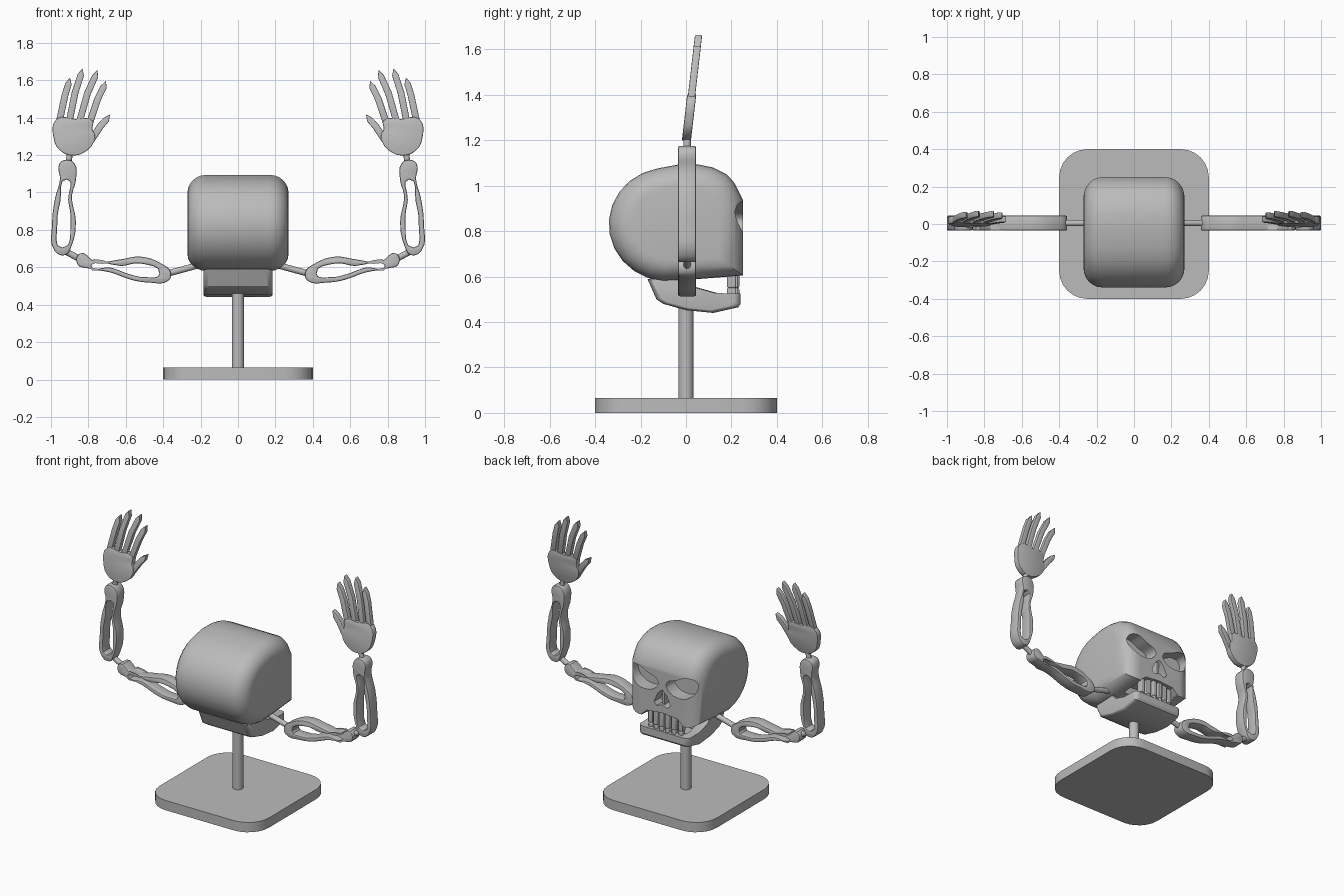
import bpy, bmesh, math
from mathutils import Matrix

cube = bpy.data.objects.get("Cube")
if cube:
    bpy.data.objects.remove(cube)

GREY = (0.5, 0.5, 0.5, 1)
mat = bpy.data.materials.new("bone_grey")
mat.use_nodes = True
mat.diffuse_color = GREY
mat.node_tree.nodes["Principled BSDF"].inputs["Base Color"].default_value = GREY


def activate(ob):
    bpy.ops.object.select_all(action='DESELECT')
    ob.select_set(True)
    bpy.context.view_layer.objects.active = ob


def finish(ob, mirror=False):
    ob.data.materials.clear()
    ob.data.materials.append(mat)
    activate(ob)
    bpy.ops.object.shade_smooth_by_angle(angle=math.radians(32))
    if mirror:
        ob.modifiers.new("mirror", 'MIRROR')
    return ob


def from_bmesh(name, bm):
    bmesh.ops.recalc_face_normals(bm, faces=bm.faces)
    me = bpy.data.meshes.new(name)
    bm.to_mesh(me)
    bm.free()
    ob = bpy.data.objects.new(name, me)
    bpy.context.collection.objects.link(ob)
    return ob


def plate(name, loops, y, half, bevel=0.0, smooth=True):
    """Thick plate drawn in x and z; later loops are holes."""
    cu = bpy.data.curves.new(name, 'CURVE')
    cu.dimensions, cu.fill_mode, cu.resolution_u = '2D', 'BOTH', 4
    cu.extrude, cu.bevel_depth, cu.offset = half - bevel, bevel, -bevel
    cu.bevel_resolution = 1
    for pts in loops:
        if smooth:
            sp = cu.splines.new('BEZIER')
            sp.bezier_points.add(len(pts) - 1)
            for bp, (x, z) in zip(sp.bezier_points, pts):
                bp.co = (x, z, 0)
                bp.handle_left_type = bp.handle_right_type = 'AUTO'
        else:
            sp = cu.splines.new('POLY')
            sp.points.add(len(pts) - 1)
            for p, (x, z) in zip(sp.points, pts):
                p.co = (x, z, 0, 1)
        sp.use_cyclic_u = True
    ob = bpy.data.objects.new(name, cu)
    bpy.context.collection.objects.link(ob)
    activate(ob)
    bpy.ops.object.convert(target='MESH')
    ob = bpy.context.object
    ob.data.transform(Matrix.Translation((0, y, 0)) @ Matrix.Rotation(math.pi / 2, 4, 'X'))
    bm = bmesh.new()
    bm.from_mesh(ob.data)
    bmesh.ops.remove_doubles(bm, verts=bm.verts, dist=1e-5)
    bmesh.ops.recalc_face_normals(bm, faces=bm.faces)
    bm.to_mesh(ob.data)
    bm.free()
    return ob


def box(name, x, y, z):
    bm = bmesh.new()
    bmesh.ops.create_cube(bm, size=1)
    for v in bm.verts:
        v.co = [lo + (c + 0.5) * (hi - lo) for c, (lo, hi) in zip(v.co, (x, y, z))]
    return from_bmesh(name, bm)


def rod(name, a, b, y, r, mirror=True):
    dx, dz = b[0] - a[0], b[1] - a[1]
    bm = bmesh.new()
    bmesh.ops.create_cone(bm, cap_ends=True, segments=16, radius1=r, radius2=r,
                          depth=math.hypot(dx, dz))
    bm.transform(Matrix.Translation(((a[0] + b[0]) / 2, y, (a[1] + b[1]) / 2))
                 @ Matrix.Rotation(math.atan2(dx, dz), 4, 'Y'))
    return finish(from_bmesh(name, bm), mirror)


def cut(ob, cutter):
    cutter.hide_render = True
    activate(ob)
    m = ob.modifiers.new("cut", 'BOOLEAN')
    m.operation, m.solver, m.object = 'DIFFERENCE', 'EXACT', cutter
    bpy.ops.object.modifier_apply(modifier=m.name)
    bpy.data.objects.remove(cutter)


def loft(name, profile, centre, flat, radius, reach):
    """Side profile swept across x with rounded sides."""
    side = [(flat + radius * math.sin(t), 1 - radius * (1 - math.cos(t)) / reach)
            for t in (i * math.pi / 12 for i in range(7))]
    bm = bmesh.new()
    rings = []
    for x, s in [(-x, s) for x, s in reversed(side)] + side:
        rings.append([bm.verts.new((x, centre[0] + (y - centre[0]) * s,
                                    centre[1] + (z - centre[1]) * s)) for y, z in profile])
    n = len(profile)
    for a, b in zip(rings, rings[1:]):
        for i in range(n):
            bm.faces.new((a[i], a[(i + 1) % n], b[(i + 1) % n], b[i]))
    bm.faces.new(rings[0])
    bm.faces.new(rings[-1])
    return from_bmesh(name, bm)


# Stand
corners = [(sx * 0.25 + 0.15 * math.cos(a), sy * 0.25 + 0.15 * math.sin(a))
           for q, (sx, sy) in enumerate(((1, 1), (-1, 1), (-1, -1), (1, -1)))
           for a in (math.pi / 2 * (q + i / 6) for i in range(7))]
bm = bmesh.new()
face = bm.faces.new([bm.verts.new((x, y, 0)) for x, y in corners])
top = bmesh.ops.extrude_face_region(bm, geom=[face])["geom"]
bmesh.ops.translate(bm, vec=(0, 0, 0.065), verts=[g for g in top if isinstance(g, bmesh.types.BMVert)])
finish(from_bmesh("stand_base", bm))
rod("stand_pole", (0, 0.06), (0, 0.62), 0, 0.033, mirror=False)

# Skull: round at the back, flat at the face
back = [(-0.08 + 0.26 * math.cos(a), 0.83 + 0.25 * math.sin(a))
        for a in (math.radians(265 - i * 15) for i in range(12))]
skull = loft("skull", back + [(-0.03, 1.094), (0.05, 1.094), (0.12, 1.08), (0.18, 1.05), (0.215, 1.01),
                              (0.25, 0.94), (0.25, 0.605), (0.04, 0.588)],
             (-0.05, 0.83), 0.17, 0.10, 0.28)
eye = [(0.03, 0.855), (0.11, 0.9), (0.19, 0.93), (0.235, 0.91), (0.235, 0.85),
       (0.19, 0.80), (0.11, 0.785), (0.05, 0.81)]
for s in (1, -1):
    cut(skull, plate("eye_cutter", [[(s * x, z) for x, z in eye]], 0.27, 0.11))
nose = [(0, 0.81), (0.035, 0.775), (0.06, 0.715), (0.04, 0.695), (0, 0.71),
        (-0.04, 0.695), (-0.06, 0.715), (-0.035, 0.775)]
cut(skull, plate("nose_cutter", [nose], 0.27, 0.09, smooth=False))
mouth = [(-0.16, 0.5), (-0.15, 0.61), (-0.11, 0.645), (0, 0.655), (0.11, 0.645), (0.15, 0.61), (0.16, 0.5)]
cut(skull, plate("mouth_cutter", [mouth], 0.2, 0.12, smooth=False))
finish(skull)
finish(box("nose_septum", (-0.008, 0.008), (0.17, 0.235), (0.69, 0.8)))

# Jaw
jaw = loft("jaw", [(-0.17, 0.59), (-0.13, 0.50), (-0.1, 0.48), (0, 0.452), (0.12, 0.44), (0.23, 0.465),
                   (0.24, 0.48), (0.24, 0.525), (0.14, 0.527), (0.04, 0.555), (0.0, 0.6)],
           (0.04, 0.53), 0.155, 0.03, 0.2)
cut(jaw, box("jaw_cutter", (-0.13, 0.13), (0.04, 0.18), (0.49, 0.7)))
finish(jaw)

# Teeth
for i in range(6):
    x = (i - 2.5) * 0.044
    y = 0.235 - 1.2 * x * x
    for name, low, high, w in (("upper_tooth", 0.55, 0.67, 0.016), ("lower_tooth", 0.5, 0.55, 0.013)):
        tooth = box(name, (x - w, x + w), (y - 0.04, y), (low, high))
        b = tooth.modifiers.new("soften", 'BEVEL')
        b.width, b.segments = 0.006, 2
        finish(tooth)

# Arms: paired bones with an opening between them
upper = [(0.36, 0.575), (0.41, 0.62), (0.52, 0.657), (0.625, 0.643), (0.76, 0.63), (0.845, 0.675),
         (0.86, 0.618), (0.80, 0.594), (0.68, 0.572), (0.57, 0.533), (0.48, 0.519), (0.37, 0.53)]
upper_gap = [(0.42, 0.565), (0.52, 0.62), (0.625, 0.607), (0.785, 0.61), (0.68, 0.598),
             (0.57, 0.56), (0.49, 0.547)]
fore = [(0.955, 1.155), (0.915, 1.175), (0.874, 1.155), (0.866, 1.07), (0.888, 0.98), (0.867, 0.845), (0.888, 0.72),
        (0.925, 0.665), (0.982, 0.69), (0.994, 0.83), (0.98, 0.96), (0.952, 1.07)]
fore_gap = [(0.914, 1.07), (0.908, 0.96), (0.896, 0.855), (0.94, 0.705), (0.966, 0.83), (0.95, 0.95)]
finish(plate("upper_arm", [upper, upper_gap], 0.005, 0.04, 0.008), True)
finish(plate("forearm", [fore, fore_gap], 0.005, 0.04, 0.008), True)
rod("shoulder_rod", (0.18, 0.62), (0.40, 0.56), 0.005, 0.017)
rod("elbow_rod", (0.82, 0.63), (0.93, 0.69), 0.005, 0.017)
rod("wrist_rod", (0.91, 1.14), (0.895, 1.23), 0.005, 0.016)


# Hands lean back slightly as they rise
def lean(ob):
    for v in ob.data.vertices:
        v.co.y += 0.115 * (v.co.z - 1.2)
    return finish(ob, True)


palm = [(0.97, 1.393), (0.984, 1.283), (0.952, 1.225), (0.877, 1.198), (0.807, 1.225),
        (0.772, 1.267), (0.765, 1.31), (0.778, 1.337), (0.778, 1.385), (0.87, 1.393)]
lean(plate("palm", [palm], 0.002, 0.02, 0.006))
digits = {"little_finger": ((0.957, 1.37), (0.925, 1.52), (0.898, 1.615)),
          "ring_finger": ((0.904, 1.37), (0.872, 1.53), (0.832, 1.663)),
          "middle_finger": ((0.85, 1.37), (0.805, 1.53), (0.752, 1.655)),
          "index_finger": ((0.797, 1.36), (0.75, 1.50), (0.706, 1.597)),
          "thumb": ((0.785, 1.28), (0.735, 1.355), (0.684, 1.417))}
for name, (a, m, t) in digits.items():
    dx, dz = t[0] - a[0], t[1] - a[1]
    length = math.hypot(dx, dz)
    nx, nz = dz / length * 0.018, -dx / length * 0.018
    k = (t[0] - dx / length * 0.035, t[1] - dz / length * 0.035)
    outline = [(p[0] + s * nx, p[1] + s * nz) for p, s in
               ((a, 1), (m, 1), (k, 0.95), (t, 0), (k, -0.95), (m, -1), (a, -1))]
    lean(plate(name, [outline], 0.002, 0.016, 0.004, smooth=False))
